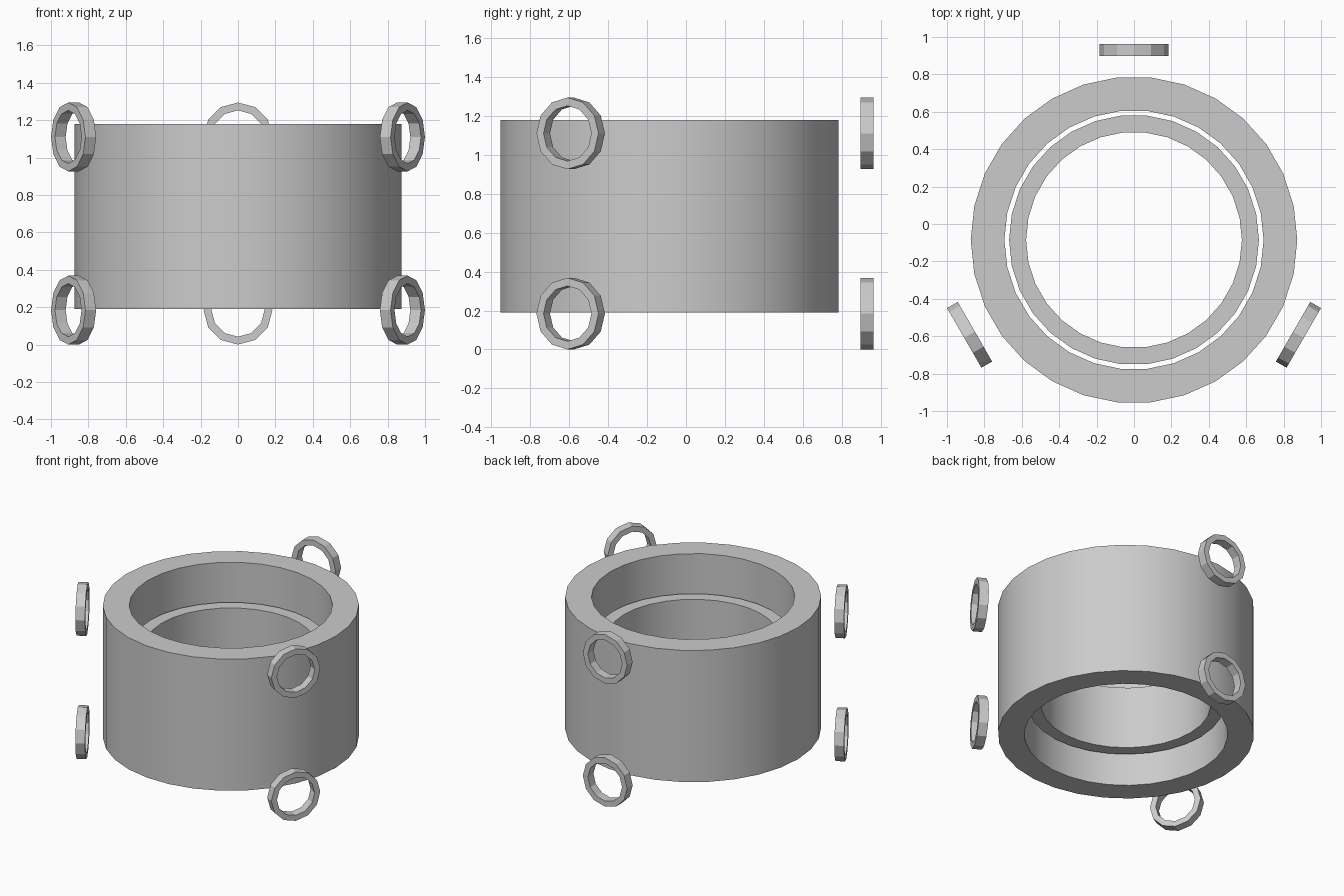
import bpy, bmesh, math
from mathutils import Matrix, Vector

cube = bpy.data.objects.get("Cube")
if cube:
    bpy.data.objects.remove(cube)

grey = bpy.data.materials.new("plain grey")
grey.use_nodes = True
colour = (0.6, 0.6, 0.6, 1)
grey.diffuse_color = colour
grey.node_tree.nodes["Principled BSDF"].inputs["Base Color"].default_value = colour


def tube(name, outer, inner, height, sides, matrix):
    """Hollow cylinder along local z, centred on its own origin."""
    bm = bmesh.new()
    rings = []
    for i in range(sides):
        a = math.tau * i / sides
        d = Vector((math.cos(a), math.sin(a), 0))
        up = Vector((0, 0, height / 2))
        rings.append([bm.verts.new(d * r + up * s)
                      for r, s in ((outer, -1), (outer, 1), (inner, 1), (inner, -1))])
    for i, a in enumerate(rings):
        b = rings[(i + 1) % sides]
        for k in range(4):
            n = (k + 1) % 4
            bm.faces.new((a[k], b[k], b[n], a[n]))
    bmesh.ops.recalc_face_normals(bm, faces=bm.faces)
    mesh = bpy.data.meshes.new(name)
    bm.to_mesh(mesh)
    bm.free()
    mesh.materials.append(grey)
    obj = bpy.data.objects.new(name, mesh)
    obj.matrix_world = matrix
    bpy.context.collection.objects.link(obj)
    bpy.ops.object.select_all(action="DESELECT")
    obj.select_set(True)
    bpy.context.view_layer.objects.active = obj
    bpy.ops.object.shade_smooth_by_angle(angle=math.radians(29))


centre = Vector((0, -0.085, 0))


def at(z):
    return Matrix.Translation(centre + Vector((0, 0, z)))


# Thick outer drum and the thin sleeve floating inside it
tube("outer_drum", 0.873, 0.693, 0.99, 30, at(0.685))
tube("inner_sleeve", 0.668, 0.577, 0.47, 30, at(0.655))

# Three pairs of small rings facing outwards around the drum
for label, angle in (("back", 90), ("right", 210), ("left", 330)):
    for level, z in (("lower", 0.184), ("upper", 1.11)):
        place = (at(z) @ Matrix.Rotation(math.radians(angle), 4, "Z")
                 @ Matrix.Translation((1.015, 0, 0))
                 @ Matrix.Rotation(math.pi / 2, 4, "Y"))
        tube(f"{level}_{label}_ring", 0.184, 0.142, 0.066, 12, place)
